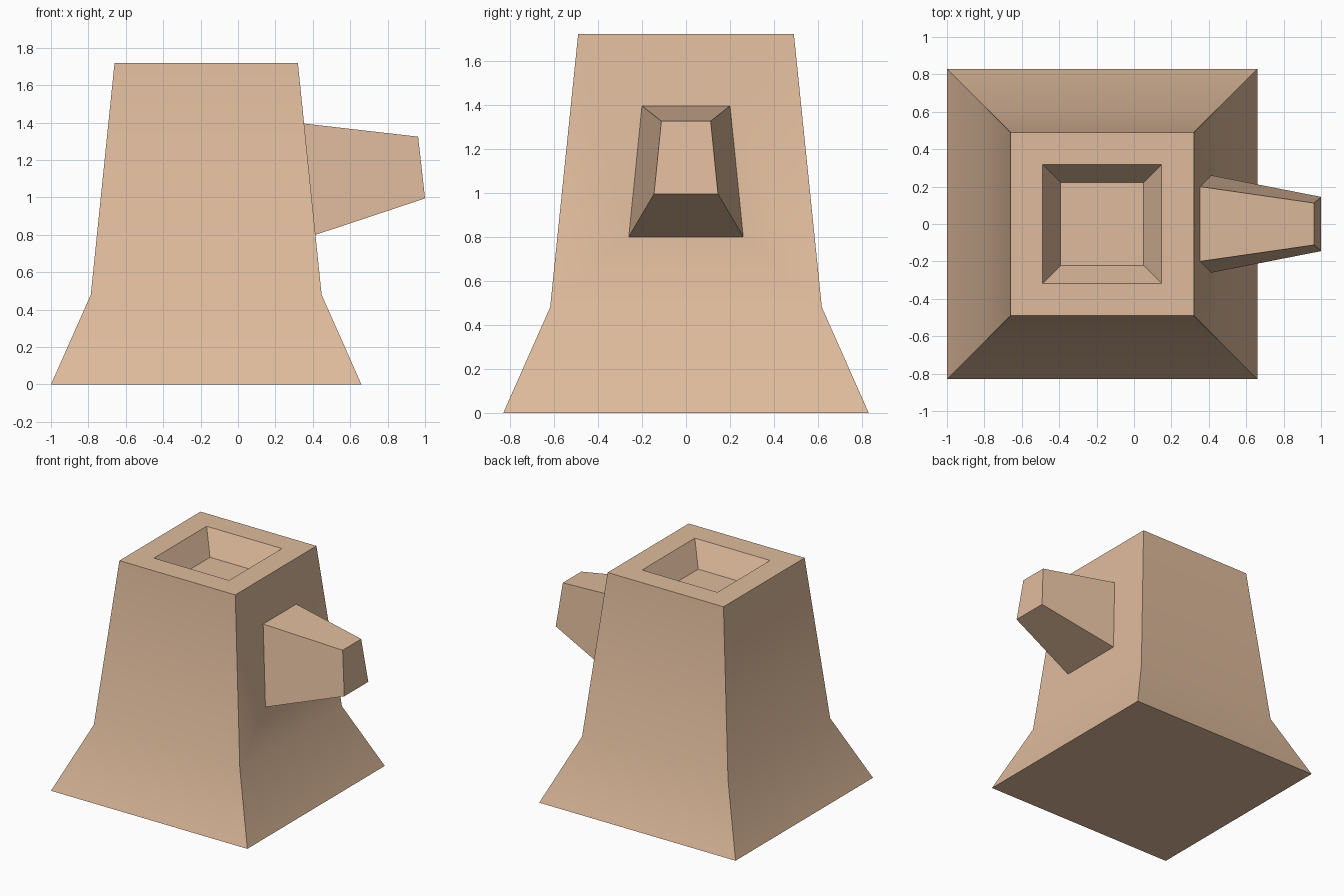
import bpy
import bmesh

if "Cube" in bpy.data.objects:
    bpy.data.objects.remove(bpy.data.objects["Cube"])

CX = -0.17  # centre line of the tower

mat = bpy.data.materials.new("warm_tan")
mat.diffuse_color = (0.74, 0.50, 0.335, 1.0)
mat.use_nodes = True
mat.node_tree.nodes["Principled BSDF"].inputs["Base Color"].default_value = mat.diffuse_color

bm = bmesh.new()


def square(half, z):
    """Horizontal square loop, counter-clockwise seen from above."""
    return [bm.verts.new((CX + sx * half, sy * half, z))
            for sx, sy in ((-1, -1), (1, -1), (1, 1), (-1, 1))]


def side_loop(low, high):
    """Loop facing +x from (x, half width, z) of its lower and upper edges."""
    (x0, h0, z0), (x1, h1, z1) = low, high
    return [bm.verts.new(p) for p in
            ((x0, -h0, z0), (x0, h0, z0), (x1, h1, z1), (x1, -h1, z1))]


def bridge(a, b, skip=()):
    """Join two four-sided loops with quads."""
    for i in range(4):
        if i not in skip:
            j = (i + 1) % 4
            bm.faces.new((a[i], a[j], b[j], b[i]))


# Tower: flared foot, tapered shaft, rim and sunken square opening
foot, bend, top = square(0.83, 0), square(0.617, 0.48), square(0.49, 1.72)
rim, floor = square(0.318, 1.72), square(0.222, 1.545)
bm.faces.new(foot[::-1])
bridge(foot, bend)
bridge(bend, top, skip=(1,))  # right side is left open for the spout
bridge(top, rim)
bridge(rim, floor)
bm.faces.new(floor)

# Right wall frame and tapered spout growing out of it
wall = [bend[1], bend[2], top[2], top[1]]
root = side_loop((0.414, 0.26, 0.80), (0.353, 0.20, 1.395))
tip = side_loop((1.0, 0.145, 0.995), (0.963, 0.112, 1.325))
bridge(wall, root)
bridge(root, tip)
bm.faces.new(tip)

bmesh.ops.recalc_face_normals(bm, faces=bm.faces)
mesh = bpy.data.meshes.new("tower_with_spout")
bm.to_mesh(mesh)
bm.free()
mesh.materials.append(mat)

tower = bpy.data.objects.new("tower_with_spout", mesh)
bpy.context.collection.objects.link(tower)
bpy.context.view_layer.objects.active = tower
tower.select_set(True)
bpy.ops.object.shade_smooth_by_angle(angle=0.5236)
